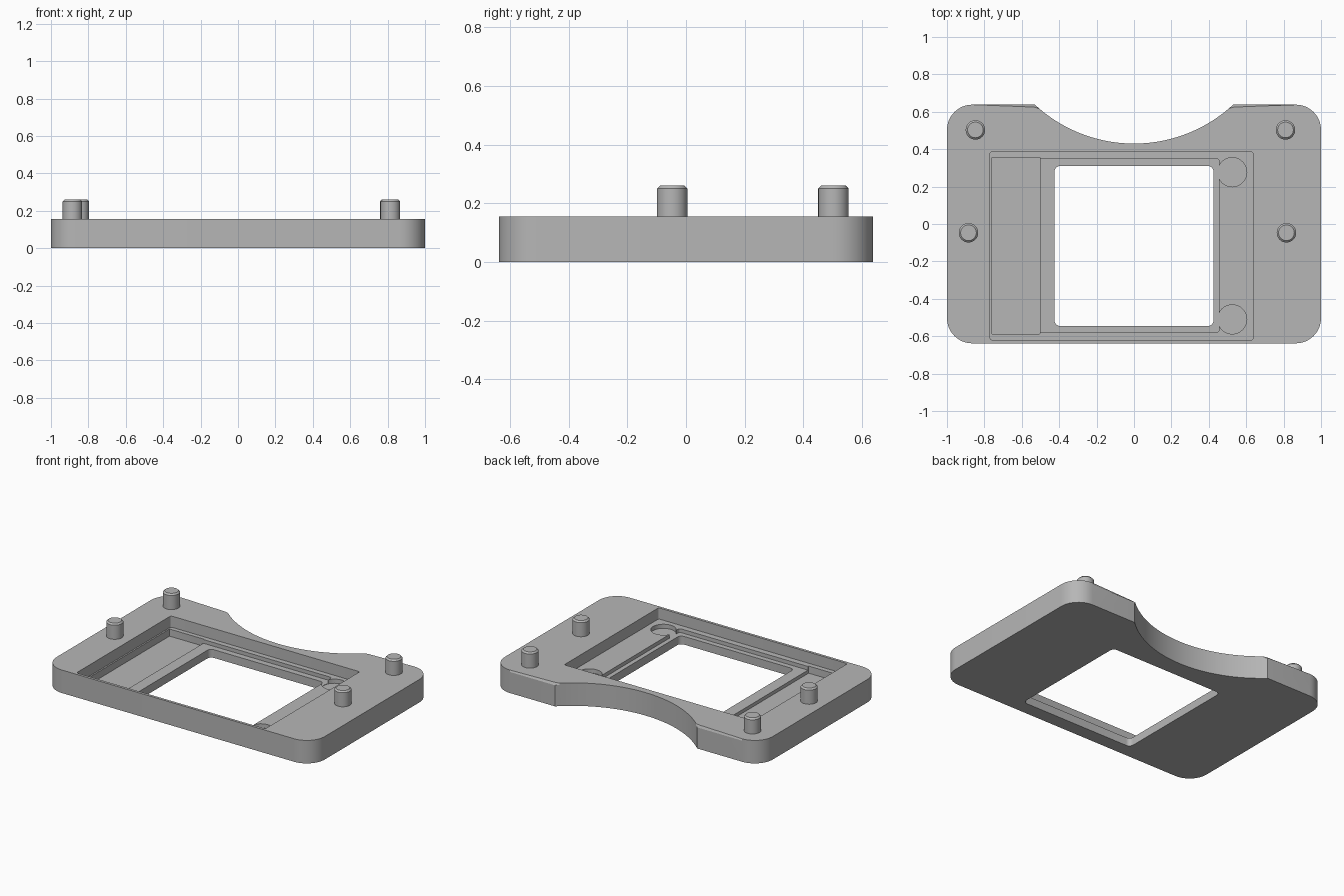
import bpy, bmesh, math

if "Cube" in bpy.data.objects:
    bpy.data.objects.remove(bpy.data.objects["Cube"])

grey = bpy.data.materials.new("light_grey")
grey.diffuse_color = (0.47, 0.47, 0.47, 1)
grey.use_nodes = True
grey.node_tree.nodes["Principled BSDF"].inputs["Base Color"].default_value = grey.diffuse_color


def arc(cx, cy, r, a0, a1, n):
    return [(cx + r * math.cos(math.radians(a0 + (a1 - a0) * i / n)),
             cy + r * math.sin(math.radians(a0 + (a1 - a0) * i / n))) for i in range(n + 1)]


def rounded(x0, x1, y0, y1, r, n=8):
    return (arc(x1 - r, y0 + r, r, -90, 0, n) + arc(x1 - r, y1 - r, r, 0, 90, n)
            + arc(x0 + r, y1 - r, r, 90, 180, n) + arc(x0 + r, y0 + r, r, 180, 270, n))


def prism(name, outline, z0, z1, chamfer=0):
    """Extrude a counter-clockwise outline, optionally chamfering its top rim."""
    bm = bmesh.new()
    low = [bm.verts.new((x, y, z0)) for x, y in outline]
    high = [bm.verts.new((x, y, z1)) for x, y in outline]
    n = len(low)
    bm.faces.new(low[::-1])
    top = bm.faces.new(high)
    for i in range(n):
        j = (i + 1) % n
        bm.faces.new((low[i], low[j], high[j], high[i]))
    if chamfer:
        bmesh.ops.bevel(bm, geom=list(top.edges), offset=chamfer, segments=1,
                        affect='EDGES', clamp_overlap=False)
    bmesh.ops.recalc_face_normals(bm, faces=bm.faces)
    me = bpy.data.meshes.new(name)
    bm.to_mesh(me)
    bm.free()
    me.materials.append(grey)
    ob = bpy.data.objects.new(name, me)
    bpy.context.collection.objects.link(ob)
    return ob


def activate(ob):
    bpy.ops.object.select_all(action='DESELECT')
    ob.select_set(True)
    bpy.context.view_layer.objects.active = ob


def cut(body, outline, z0):
    cutter = prism("cutter", outline, z0, 0.4)
    cutter.hide_render = True
    mod = body.modifiers.new("cut", 'BOOLEAN')
    mod.operation = 'DIFFERENCE'
    mod.solver = 'EXACT'
    mod.object = cutter
    activate(body)
    bpy.ops.object.modifier_apply(modifier=mod.name)
    bpy.data.objects.remove(cutter)


# base plate: rounded rectangle with a shallow arc scooped from the back edge
R, half, sag, Y, cr = 0.77, 0.53, 0.208, 0.638, 0.135
R = (half ** 2 + sag ** 2) / (2 * sag)
cy = Y - sag + R
a = math.degrees(math.asin(half / R))
outline = (arc(1 - cr, -Y + cr, cr, -90, 0, 12) + arc(1 - cr, Y - cr, cr, 0, 90, 12)
           + arc(0, cy, R, -90 + a, -90 - a, 40)
           + arc(-1 + cr, Y - cr, cr, 90, 180, 12) + arc(-1 + cr, -Y + cr, cr, 180, 270, 12))
plate = prism("base_plate", outline, 0, 0.155, 0.013)

# stepped pocket, finger holes and window
cut(plate, rounded(-0.77, 0.638, -0.62, 0.385, 0.012, 4), 0.08)
cut(plate, rounded(-0.60, 0.455, -0.58, 0.35, 0.015, 4), 0.055)
cut(plate, rounded(-0.76, -0.503, -0.587, 0.356, 0.002, 2), 0.032)
for y in (0.277, -0.51):
    cut(plate, arc(0.525, y, 0.078, 0, 348.75, 31), 0.052)
cut(plate, rounded(-0.425, 0.425, -0.545, 0.31, 0.03, 6), -0.1)
activate(plate)
bpy.ops.object.shade_smooth_by_angle(angle=math.radians(25))

# locating pins
for i, (x, y) in enumerate([(-0.848, 0.503), (0.81, 0.503), (-0.885, -0.047), (0.815, -0.047)]):
    pin = prism("pin_%d" % (i + 1), arc(x, y, 0.052, 0, 348.75, 31), 0.15, 0.26, 0.01)
    activate(pin)
    bpy.ops.object.shade_smooth_by_angle(angle=math.radians(25))
